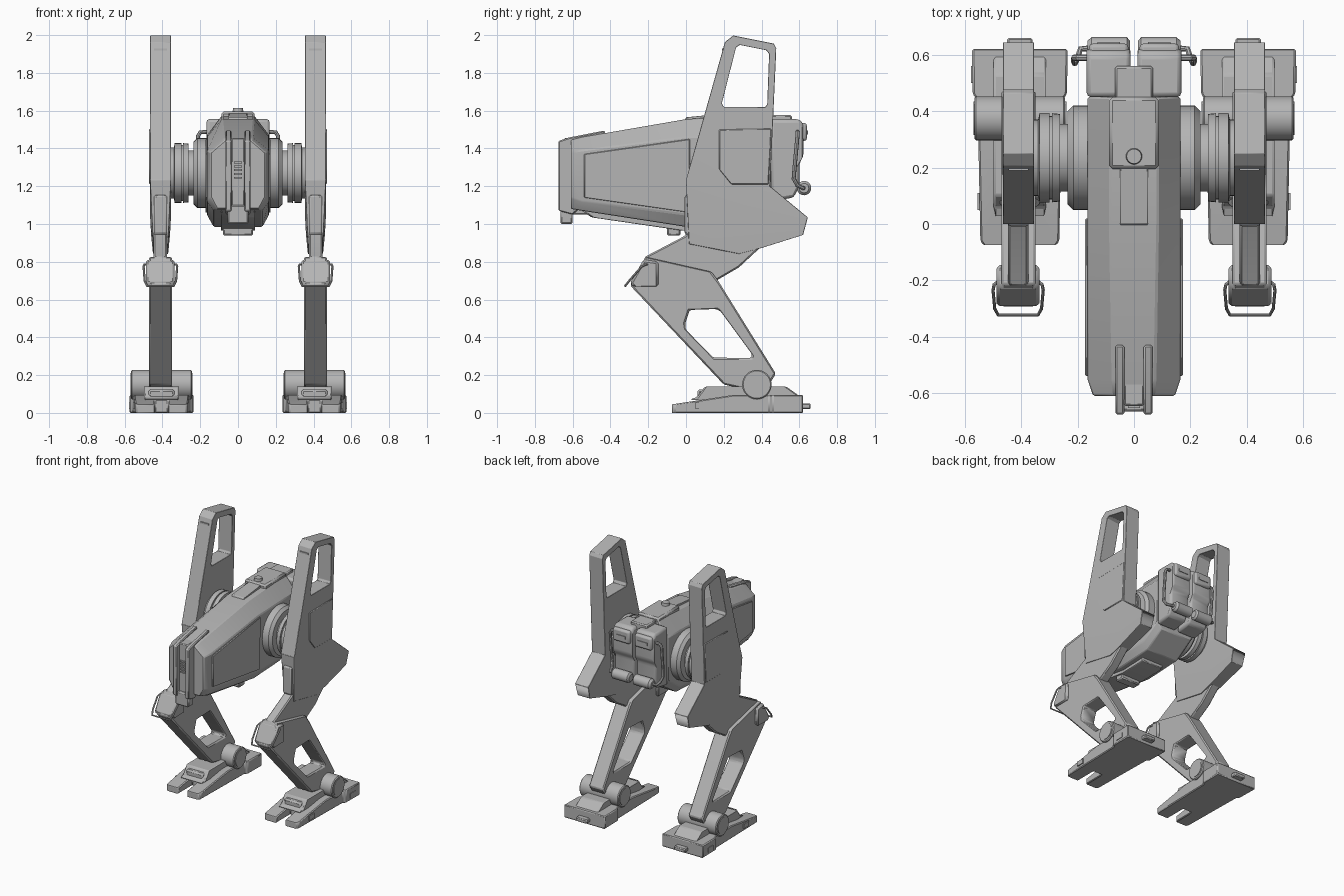
import bpy, bmesh, math
from mathutils import Matrix, Vector

if "Cube" in bpy.data.objects:
    bpy.data.objects.remove(bpy.data.objects["Cube"])

grey = bpy.data.materials.new("warm_grey")
grey.diffuse_color = (0.46, 0.46, 0.46, 1)
grey.use_nodes = True
grey.node_tree.nodes["Principled BSDF"].inputs["Base Color"].default_value = grey.diffuse_color


def finish(ob, bevel=0.0, mirror=False, seg=1):
    """Material, edge bevel, mirroring and smooth shading."""
    ob.data.materials.clear()
    ob.data.materials.append(grey)
    if bevel:
        m = ob.modifiers.new("edge", 'BEVEL')
        m.width, m.segments, m.limit_method = bevel, seg, 'ANGLE'
        m.angle_limit = math.radians(25)
    if mirror:
        ob.modifiers.new("mirror", 'MIRROR')
    bpy.ops.object.select_all(action='DESELECT')
    ob.select_set(True)
    bpy.context.view_layer.objects.active = ob
    bpy.ops.object.shade_smooth_by_angle(angle=math.radians(30))
    return ob


def from_bm(name, bm, **kw):
    bmesh.ops.recalc_face_normals(bm, faces=bm.faces)
    me = bpy.data.meshes.new(name)
    bm.to_mesh(me)
    bm.free()
    ob = bpy.data.objects.new(name, me)
    bpy.context.collection.objects.link(ob)
    return finish(ob, **kw)


def prism(name, loops, a, b, plan=False, cut=None, warp=None, **kw):
    """Extrude an outline with holes; side outlines are (y, z), plan outlines (x, y)."""
    cu = bpy.data.curves.new(name, 'CURVE')
    cu.dimensions, cu.fill_mode, cu.extrude = '2D', 'BOTH', (b - a) / 2
    for pts in loops:
        sp = cu.splines.new('POLY')
        sp.points.add(len(pts) - 1)
        for p, q in zip(sp.points, pts):
            p.co = (q[0], q[1], 0, 1)
        sp.use_cyclic_u = True
    tmp = bpy.data.objects.new(name + "_outline", cu)
    bpy.context.collection.objects.link(tmp)
    bpy.context.view_layer.update()
    dg = bpy.context.evaluated_depsgraph_get()
    me = bpy.data.meshes.new_from_object(tmp.evaluated_get(dg))
    bm = bmesh.new()
    bm.from_mesh(me)
    bpy.data.objects.remove(tmp)
    bpy.data.meshes.remove(me)
    mid = (a + b) / 2
    for v in bm.verts:
        u, w, t = v.co
        v.co = (u, w, t + mid) if plan else (t + mid, u, w)
    bmesh.ops.remove_doubles(bm, verts=bm.verts, dist=1e-4)
    if cut:
        bmesh.ops.bisect_plane(bm, geom=bm.verts[:] + bm.edges[:] + bm.faces[:],
                               plane_co=cut[0], plane_no=cut[1])
    if warp:
        for v in bm.verts:
            v.co = warp(v.co.copy())
    return from_bm(name, bm, **kw)


def box(name, x, y, z, **kw):
    bm = bmesh.new()
    bmesh.ops.create_cube(bm, size=1)
    for v in bm.verts:
        v.co = [r[0] + (c + .5) * (r[1] - r[0]) for r, c in zip((x, y, z), v.co)]
    return from_bm(name, bm, **kw)


def loft(name, rings, **kw):
    bm = bmesh.new()
    rows = [[bm.verts.new(p) for p in r] for r in rings]
    n = len(rows[0])
    for r, s in zip(rows, rows[1:]):
        for i in range(n):
            bm.faces.new((r[i], r[(i + 1) % n], s[(i + 1) % n], s[i]))
    bm.faces.new(rows[0])
    bm.faces.new(rows[-1])
    return from_bm(name, bm, **kw)


def lathe_x(name, y, z, prof, n=40, **kw):
    """Turned part around an x axis, profile of (x, radius)."""
    ang = [2 * math.pi * i / n for i in range(n)]
    return loft(name, [[(x, y + r * math.cos(t), z + r * math.sin(t)) for t in ang]
                       for x, r in prof], **kw)


def tube(name, pts, r, **kw):
    cu = bpy.data.curves.new(name, 'CURVE')
    cu.dimensions, cu.bevel_depth, cu.bevel_resolution = '3D', r, 2
    cu.use_fill_caps = True
    sp = cu.splines.new('POLY')
    sp.points.add(len(pts) - 1)
    for p, q in zip(sp.points, pts):
        p.co = (*q, 1)
    ob = bpy.data.objects.new(name, cu)
    bpy.context.collection.objects.link(ob)
    bpy.context.view_layer.update()
    me = bpy.data.meshes.new_from_object(ob.evaluated_get(bpy.context.evaluated_depsgraph_get()))
    bpy.data.objects.remove(ob)
    ob = bpy.data.objects.new(name, me)
    bpy.context.collection.objects.link(ob)
    return finish(ob, **kw)


# ---- body hull: eight-sided sections of y, half width, top, shoulder, skirt, bottom
def section(y, w, tw, top, up, low, bot):
    half = [(tw, top), (w, up), (w, low), (w * .78, bot)]
    return [(x, y, z) for x, z in half] + [(-x, y, z) for x, z in reversed(half)]


loft("body_hull", [section(-.61, .145, .07, 1.445, 1.38, 1.14, 1.08),
                   section(-.55, .165, .075, 1.46, 1.39, 1.12, 1.07),
                   section(0, .165, .085, 1.555, 1.46, 1.05, .985),
                   section(.3, .165, .085, 1.575, 1.47, 1.05, 1.0),
                   section(.45, .165, .085, 1.575, 1.47, 1.15, 1.1)], bevel=.006)
prism("body_side_panel", [[(-.54, 1.37), (.02, 1.45), (.02, 1.06), (-.54, 1.14)]],
      .16, .173, bevel=.004, mirror=True)
prism("belly_rail", [[(-.58, 1.09), (.2, 1.02), (.2, .97), (-.02, .965), (-.5, 1.035)]],
      -.09, .09, bevel=.006)
box("belly_hook", (-.08, .08), (-.1, -.03), (.938, 1.02), bevel=.008)
# nose fork, core and vents
prism("nose_fork", [[(-.675, 1.44), (-.62, 1.458), (-.43, 1.495), (-.43, 1.2),
                     (-.6, 1.05), (-.675, 1.07)]], .034, .066, bevel=.006, mirror=True)
box("nose_core", (-.036, .036), (-.645, -.45), (1.05, 1.455), bevel=.006)
for i in range(5):
    box("nose_vent", (-.022, .022), (-.653, -.64), (1.24 + i * .02, 1.25 + i * .02))
box("nose_lug", (-.055, .055), (-.665, -.6), (1.0, 1.1), bevel=.008)
# top of the body
prism("spine_strip", [[(-.01, 1.54), (0, 1.565), (.2, 1.585), (.2, 1.54)]], -.05, .05, bevel=.004)
box("top_hatch", (-.088, .088), (.195, .45), (1.52, 1.595), bevel=.012)
box("rear_top_box", (-.068, .068), (.44, .56), (1.5, 1.578), bevel=.008)
bm = bmesh.new()
bmesh.ops.create_cone(bm, cap_ends=True, segments=24, radius1=.03, radius2=.026, depth=.03,
                      matrix=Matrix.Translation((0, .24, 1.6)))
from_bm("hatch_knob", bm)

# ---- rear packs with canisters and side pipes
prism("rear_pack", [[(.45, 1.555), (.60, 1.555), (.622, 1.53), (.622, 1.36), (.6, 1.32),
                     (.6, 1.2), (.57, 1.14), (.45, 1.12)]], .012, .168, bevel=.016, seg=2, mirror=True)
box("pack_cap", (.02, .16), (.58, .64), (1.44, 1.535), bevel=.014, seg=2, mirror=True)
box("pack_latch", (.05, .13), (.63, .645), (1.475, 1.495), mirror=True)
lathe_x("pack_canister", .625, 1.19, [(.015, .025), (.025, .038), (.15, .038), (.165, .025)],
        n=24, mirror=True)
tube("pack_pipe", [(.15, .59, 1.49), (.2, .59, 1.485), (.212, .59, 1.465), (.212, .575, 1.3),
                   (.21, .57, 1.24), (.2, .59, 1.205), (.19, .62, 1.19), (.14, .625, 1.19)],
     .011, mirror=True)

# ---- hips
lathe_x("hip_joint", .235, 1.27,
        [(.1, .16), (.15, .165), (.165, .185), (.215, .185), (.235, .165), (.235, .12), (.262, .12),
         (.262, .155), (.29, .158), (.29, .148), (.3, .148), (.3, .158), (.335, .158),
         (.34, .135), (.37, .135)], mirror=True)

# ---- upper leg shield, narrowing below its crease
crease = Vector((0, .64, -.2))
upper = [(.25, 1.998), (.465, 1.955), (.478, 1.93), (.445, 1.2), (.645, 1.035), (.62, .942),
         (.4, .873), (.28, .842), (.016, .894), (0, 1.233), (.05, 1.41), (.206, 1.963)]
window = [(.285, 1.948), (.425, 1.92), (.44, 1.9), (.43, 1.635), (.42, 1.62), (.2, 1.62),
          (.19, 1.64), (.265, 1.935)]


def taper(co):
    drop = (1.233 - .31 * co.y) - co.z
    if drop > .02:
        co.x = .41 + (co.x - .41) * max(.72, 1 - drop * .9)
    return co


prism("leg_shield", [upper, window], .355, .465,
      cut=((0, 0, 1.233), (0, .31, 1)), warp=taper, bevel=.008)
bpy.context.object.modifiers.new("mirror", 'MIRROR')
prism("shield_panel", [[(.175, 1.5), (.452, 1.505), (.437, 1.21), (.24, 1.21), (.175, 1.29)]],
      .46, .47, bevel=.004, mirror=True)
box("shield_slot", (.375, .445), (.19, .215), (1.918, 1.93), mirror=True)
# thigh link
prism("thigh_link", [[(.05, .98), (-.02, .93), (-.22, .825), (-.2, .72), (.16, .7), (.28, .77),
                      (.42, .9), (.3, 1.0)]], .375, .447, bevel=.008, mirror=True)
prism("thigh_front", [[(.08, 1.17), (-.008, 1.15), (-.008, .95), (.08, .88)]],
      .375, .445, bevel=.008, mirror=True)

# ---- shin with window
prism("shin", [[(-.215, .826), (.135, .747), (.17, .7), (.476, .207), (.44, .15), (.38, .11),
                (.2, .15), (-.296, .675)],
               [(.02, .545), (.16, .55), (.185, .535), (.35, .31), (.345, .29), (.143, .293),
                (.0, .44), (-.005, .47)]], .35, .47, bevel=.008, mirror=True)
prism("knee_pad", [[(-.225, .812), (-.145, .8), (-.145, .67), (-.28, .668), (-.297, .685)]],
      .335, .488, bevel=.014, mirror=True)
tube("knee_handle", [(.345, -.2, .785), (.326, -.215, .785), (.322, -.235, .775),
                     (.328, -.3, .7), (.34, -.322, .672), (.482, -.322, .672), (.494, -.3, .7),
                     (.5, -.235, .775), (.496, -.215, .785), (.477, -.2, .785)], .006, mirror=True)

# ---- ankle and foot
ends = [(.24, .05), (.24, .06), (.244, .06), (.244, .072), (.25, .078), (.3, .078)]
lathe_x("ankle_drum", .375, .15, ends + [(.81 - x, r) for x, r in reversed(ends)], mirror=True)
prism("foot_block", [[(.02, .07), (.06, .085), (.1, .14), (.53, .14), (.6, .09), (.6, .05)]],
      .312, .498, bevel=.008, mirror=True)
box("toe_hinge", (.335, .475), (.06, .16), (.07, .125), bevel=.012, mirror=True)


def toe_slope(co):
    if co.y < .2499 and co.z > .02:
        co.z = .045 + (co.y + .075) * .154
    return co


side = [(.44, -.075), (.535, -.075), (.545, -.06), (.555, .44), (.572, .46), (.575, .62)]
prism("foot_sole", [[(.44, .09)] + side + [(.81 - x, y) for x, y in reversed(side)] + [(.37, .09)]],
      0, .095, plan=True, cut=((0, .25, 0), (0, 1, 0)), warp=toe_slope, bevel=.006, mirror=True)
box("heel_lug", (.36, .45), (.6, .66), (.02, .05), bevel=.006, mirror=True)
for y0 in (.05, .5):
    box("foot_side_plate", (.54 + y0 * .06, .553 + y0 * .05), (y0, y0 + .06), (.02, .055), mirror=True)
